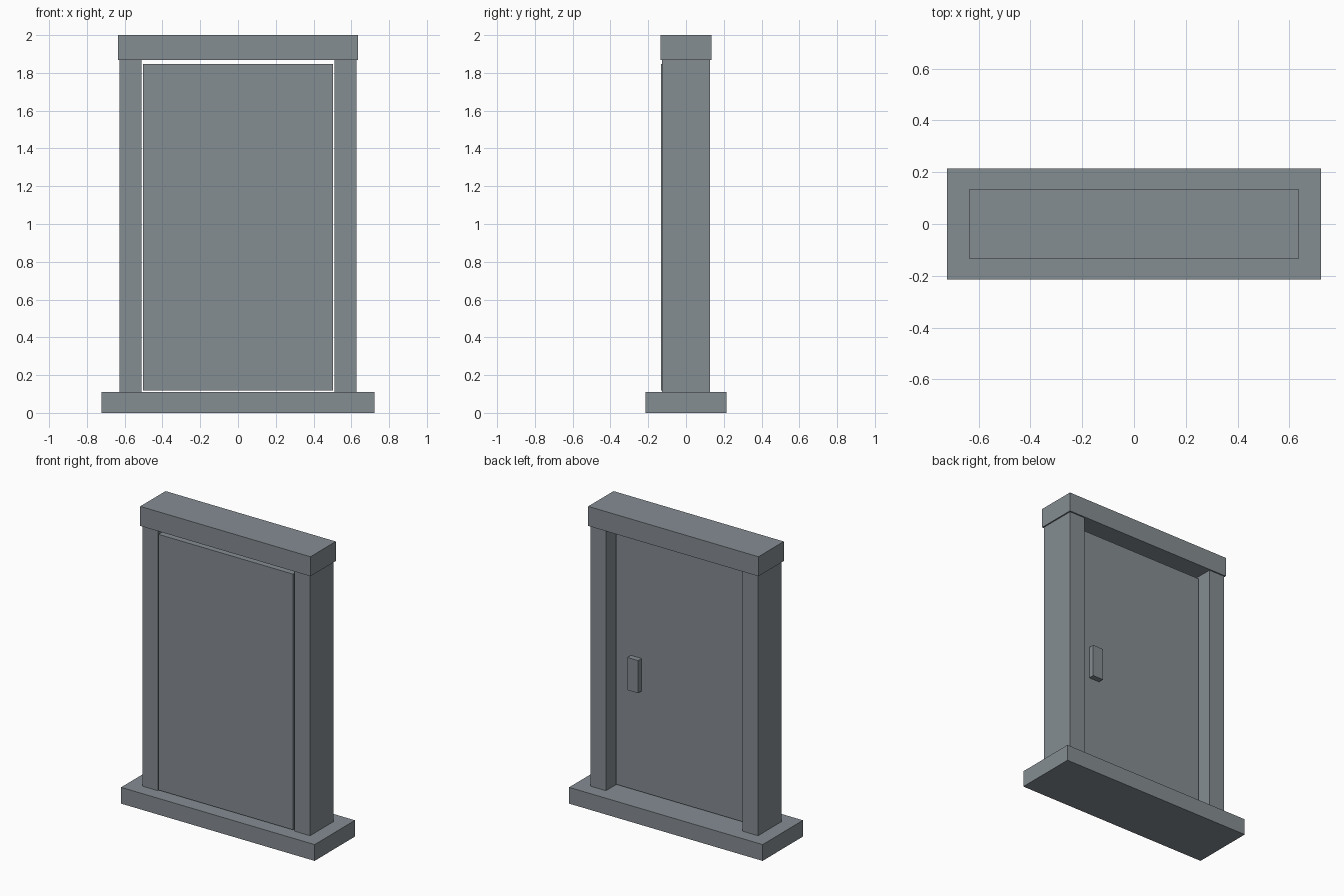
import bpy
import bmesh
from mathutils import Vector

if "Cube" in bpy.data.objects:
    bpy.data.objects.remove(bpy.data.objects["Cube"])

grey = bpy.data.materials.new("slate_grey")
grey.diffuse_color = (0.235, 0.266, 0.288, 1.0)
grey.use_nodes = True
grey.node_tree.nodes["Principled BSDF"].inputs["Base Color"].default_value = grey.diffuse_color


def box(name, lo, hi):
    """Flat-shaded box between two opposite corners."""
    lo, hi = Vector(lo), Vector(hi)
    bm = bmesh.new()
    bmesh.ops.create_cube(bm, size=1.0)
    bmesh.ops.scale(bm, vec=hi - lo, verts=bm.verts)
    mesh = bpy.data.meshes.new(name)
    bm.to_mesh(mesh)
    bm.free()
    mesh.materials.append(grey)
    obj = bpy.data.objects.new(name, mesh)
    obj.location = (lo + hi) / 2
    bpy.context.collection.objects.link(obj)
    return obj


# Step at the bottom and lintel across the top
box("threshold", (-0.723, -0.215, 0.0), (0.723, 0.215, 0.11))
box("lintel", (-0.636, -0.135, 1.868), (0.636, 0.135, 2.0))

# Side posts
for side, name in ((-1, "left_post"), (1, "right_post")):
    x0, x1 = sorted((side * 0.51, side * 0.627))
    box(name, (x0, -0.126, 0.11), (x1, 0.126, 1.868))

# Door slab: slightly proud at the front, recessed at the back
box("door", (-0.503, -0.132, 0.119), (0.503, 0.03, 1.846))

# Handle block on the back
box("handle", (0.31, 0.03, 0.80), (0.39, 0.068, 1.02))
